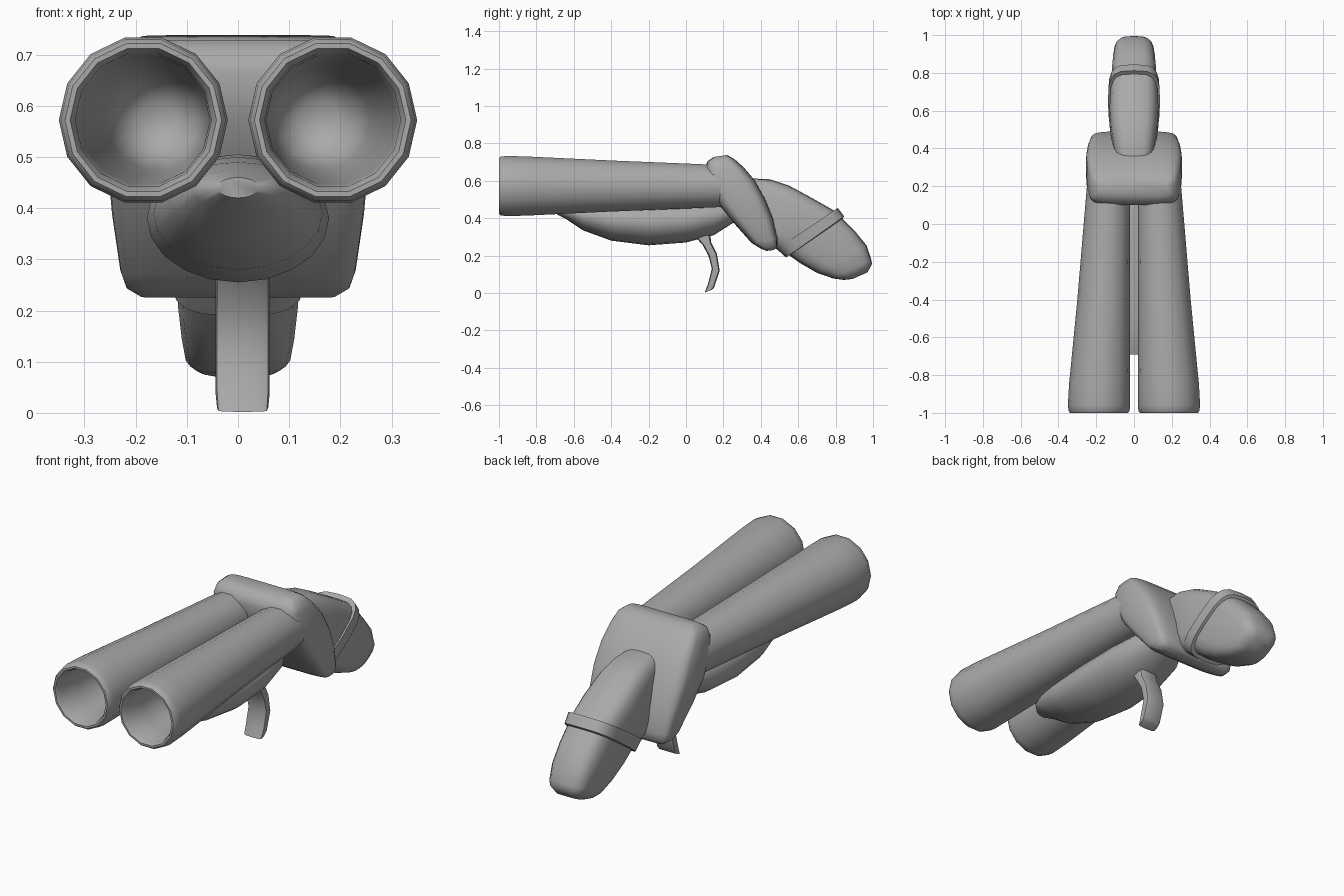
import bpy, bmesh, math

cube = bpy.data.objects.get("Cube")
if cube:
    bpy.data.objects.remove(cube, do_unlink=True)

# One plain grey for the whole model
grey = bpy.data.materials.new("plain grey")
grey.use_nodes = True
grey.diffuse_color = (0.4, 0.4, 0.4, 1)
bsdf = grey.node_tree.nodes["Principled BSDF"]
bsdf.inputs["Base Color"].default_value = (0.4, 0.4, 0.4, 1)
bsdf.inputs["Roughness"].default_value = 0.6


def loft(name, sections, sides=20, power=2.0, smooth=50):
    """Skin superellipse rings; each section is (y1, z1, y2, z2, half_width, x_centre)."""
    bm = bmesh.new()
    rings = []
    for y1, z1, y2, z2, half, xc in sections:
        ring = []
        for i in range(sides):
            a = 2 * math.pi * i / sides
            c, s = [math.copysign(abs(v) ** (2 / power), v) if abs(v) > 1e-6 else 0
                    for v in (math.cos(a), math.sin(a))]
            ring.append(bm.verts.new((xc + half * c,
                                      (y1 + y2) / 2 + (y1 - y2) / 2 * s,
                                      (z1 + z2) / 2 + (z1 - z2) / 2 * s)))
        rings.append(ring)
    for a, b in zip(rings, rings[1:]):
        for i in range(sides):
            j = (i + 1) % sides
            bm.faces.new((a[i], a[j], b[j], b[i]))
    bm.faces.new(rings[0])
    bm.faces.new(rings[-1])
    bmesh.ops.recalc_face_normals(bm, faces=bm.faces)
    mesh = bpy.data.meshes.new(name)
    bm.to_mesh(mesh)
    bm.free()
    mesh.materials.append(grey)
    obj = bpy.data.objects.new(name, mesh)
    bpy.context.collection.objects.link(obj)
    bpy.ops.object.select_all(action='DESELECT')
    obj.select_set(True)
    bpy.context.view_layer.objects.active = obj
    bpy.ops.object.shade_smooth_by_angle(angle=math.radians(smooth))
    return obj


# Flared hollow barrels: outside from the rear, over the lip, down the bore
barrel = [  # y, radius, x centre
    (0.24, 0.113, 0.133), (0.10, 0.119, 0.139), (-0.40, 0.140, 0.160),
    (-0.85, 0.162, 0.182), (-0.96, 0.165, 0.185), (-0.99, 0.161, 0.185),
    (-1.00, 0.153, 0.185), (-1.00, 0.143, 0.185), (-0.98, 0.133, 0.185),
    (-0.85, 0.128, 0.183), (-0.40, 0.112, 0.168), (-0.12, 0.098, 0.160),
    (-0.04, 0.080, 0.158), (0.0, 0.04, 0.157)]
for side, name in ((1, "left_barrel"), (-1, "right_barrel")):
    loft(name, [(y, 0.572 + r, y, 0.572 - r, r, side * x) for y, r, x in barrel],
         sides=14)

# Rounded fore-end under the barrels
fore = [  # y, top, bottom, half width
    (-0.69, 0.46, 0.42, 0.04), (-0.64, 0.475, 0.395, 0.09),
    (-0.55, 0.49, 0.335, 0.135), (-0.40, 0.50, 0.28, 0.165),
    (-0.20, 0.505, 0.255, 0.178), (0.0, 0.505, 0.27, 0.175),
    (0.15, 0.505, 0.31, 0.15), (0.26, 0.50, 0.38, 0.10)]
loft("fore_end", [(y, t, y, b, w, 0) for y, t, b, w in fore])

# Slanted soft box receiver, top to bottom (rear point, front point)
loft("receiver", [
    (0.22, 0.738, 0.15, 0.728, 0.19, 0), (0.26, 0.715, 0.115, 0.705, 0.222, 0),
    (0.31, 0.67, 0.10, 0.665, 0.237, 0), (0.37, 0.60, 0.12, 0.58, 0.25, 0),
    (0.425, 0.50, 0.17, 0.48, 0.255, 0), (0.465, 0.40, 0.255, 0.375, 0.246, 0),
    (0.49, 0.29, 0.35, 0.268, 0.23, 0), (0.488, 0.25, 0.395, 0.24, 0.218, 0),
    (0.47, 0.23, 0.43, 0.225, 0.19, 0)], sides=28, power=5)

# Grip, binding band and butt
loft("grip", [
    (0.36, 0.612, 0.33, 0.40, 0.10, 0), (0.45, 0.608, 0.38, 0.32, 0.113, 0),
    (0.55, 0.575, 0.43, 0.27, 0.126, 0), (0.67, 0.51, 0.47, 0.24, 0.133, 0),
    (0.82, 0.425, 0.515, 0.22, 0.125, 0)], power=3.5)
loft("band", [
    (0.795, 0.44, 0.50, 0.24, 0.124, 0), (0.812, 0.455, 0.485, 0.235, 0.138, 0),
    (0.845, 0.41, 0.535, 0.19, 0.135, 0), (0.835, 0.395, 0.55, 0.20, 0.122, 0)],
    power=3.5)
loft("butt", [
    (0.82, 0.415, 0.54, 0.21, 0.122, 0), (0.90, 0.335, 0.61, 0.16, 0.120, 0),
    (0.965, 0.255, 0.70, 0.108, 0.113, 0), (0.99, 0.18, 0.79, 0.077, 0.105, 0),
    (0.995, 0.155, 0.845, 0.07, 0.09, 0), (0.97, 0.11, 0.89, 0.075, 0.06, 0)],
    power=3.5)

# Curved trigger, top to bottom
loft("trigger", [
    (0.13, 0.31, 0.05, 0.30, 0.05, 0.009), (0.135, 0.27, 0.09, 0.255, 0.053, 0.009),
    (0.165, 0.21, 0.12, 0.20, 0.053, 0.009), (0.18, 0.12, 0.138, 0.13, 0.053, 0.009),
    (0.15, 0.03, 0.118, 0.05, 0.053, 0.009), (0.14, 0.018, 0.10, 0.002, 0.05, 0.009)],
    sides=12, power=5)
